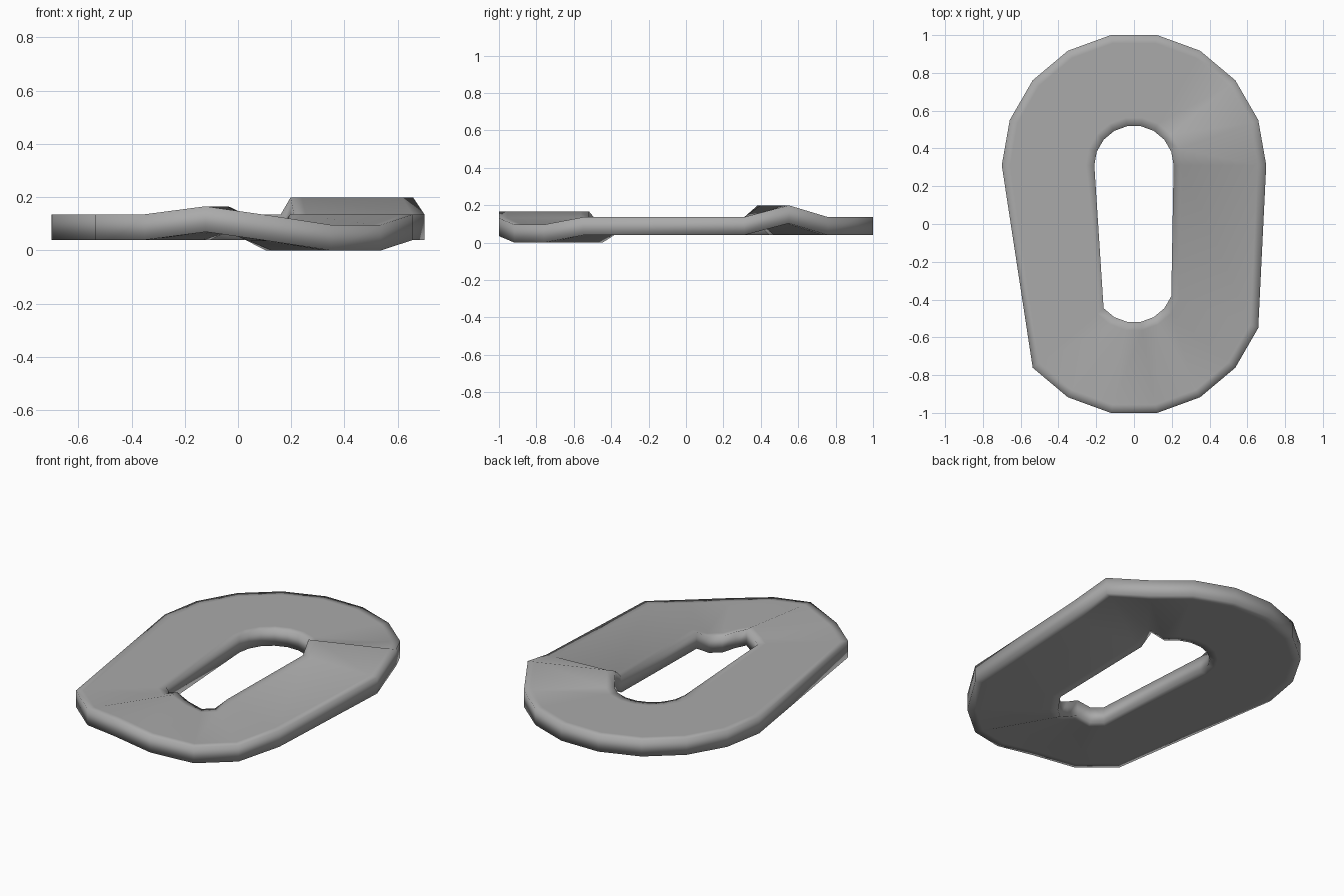
import bpy
import bmesh
from math import radians, sin, cos

cube = bpy.data.objects.get("Cube")
if cube:
    bpy.data.objects.remove(cube)

# Plain grey metal
grey = bpy.data.materials.new("grey_metal")
grey.use_nodes = True
colour = (0.4, 0.4, 0.4, 1)
grey.diffuse_color = colour
grey.node_tree.nodes["Principled BSDF"].inputs["Base Color"].default_value = colour

OUTER, INNER, ARC_Y, MARGIN = 0.7, 0.21, 0.311, 0.045
BOTTOM, TOP = 0.04, 0.136

# Spokes round the link: back arc, then front arc, with the raised and sunken bends
lift = {20: 0.063, 320: -0.04, 300: -0.04, 280: -0.005, 260: 0.03}
spokes = list(range(0, 181, 20)) + list(range(220, 341, 20))

# Cross-section as (radius, height), with loops that keep the flat faces crisp
section = [
    (OUTER, BOTTOM), (OUTER, TOP),
    (OUTER - MARGIN, TOP), (INNER + MARGIN, TOP),
    (INNER, TOP), (INNER, BOTTOM),
    (INNER + MARGIN, BOTTOM), (OUTER - MARGIN, BOTTOM),
]

bm = bmesh.new()
rings = []
for deg in spokes:
    a = radians(deg)
    centre_y = ARC_Y if deg <= 180 else -ARC_Y
    rings.append([bm.verts.new((r * cos(a), centre_y + r * sin(a), z + lift.get(deg, 0)))
                  for r, z in section])

# Bridge neighbouring sections into a closed loop
for i, ring in enumerate(rings):
    after = rings[(i + 1) % len(rings)]
    for j in range(len(section)):
        k = (j + 1) % len(section)
        bm.faces.new((ring[j], after[j], after[k], ring[k]))
bmesh.ops.recalc_face_normals(bm, faces=bm.faces)
for face in bm.faces:
    face.smooth = True

mesh = bpy.data.meshes.new("bent_link")
bm.to_mesh(mesh)
bm.free()
mesh.materials.append(grey)
link = bpy.data.objects.new("bent_link", mesh)
bpy.context.collection.objects.link(link)
